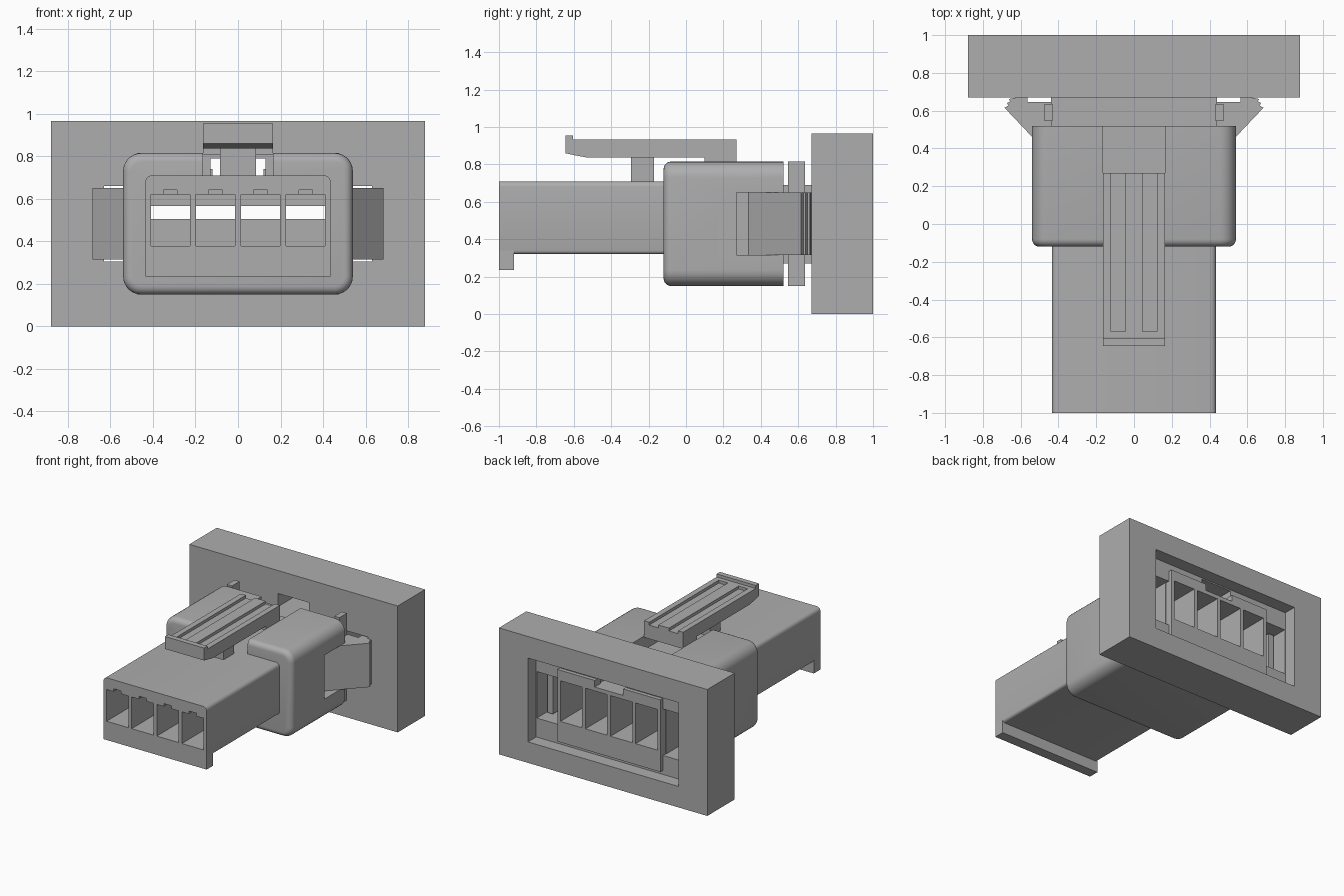
import bpy, bmesh, math
from mathutils import Matrix

cube = bpy.data.objects.get("Cube")
if cube:
    bpy.data.objects.remove(cube, do_unlink=True)

grey = bpy.data.materials.new("mid_grey_plastic")
grey.use_nodes = True
grey.diffuse_color = (0.42, 0.42, 0.42, 1)
grey.node_tree.nodes["Principled BSDF"].inputs["Base Color"].default_value = grey.diffuse_color


def finish(name, bm):
    bmesh.ops.recalc_face_normals(bm, faces=bm.faces)
    mesh = bpy.data.meshes.new(name)
    bm.to_mesh(mesh)
    bm.free()
    mesh.materials.append(grey)
    obj = bpy.data.objects.new(name, mesh)
    bpy.context.scene.collection.objects.link(obj)
    return obj


def box_bm(x, y, z):
    bm = bmesh.new()
    bmesh.ops.create_cube(bm, size=1)
    for v in bm.verts:
        v.co = [r[0] if c < 0 else r[1] for c, r in zip(v.co, (x, y, z))]
    return bm


def box(name, x, y, z):
    return finish(name, box_bm(x, y, z))


def round_edges(bm, test, radius, segments):
    edges = [e for e in bm.edges if test(*(v.co for v in e.verts))]
    bmesh.ops.bevel(bm, geom=edges, offset=radius, segments=segments, profile=0.5, affect='EDGES')


def along_y(a, b):
    return abs(a.y - b.y) > 0.1


def prism(name, points, axis, low, high):
    """Extrude a 2D profile along x (points are y, z) or z (points are x, y)."""
    bm = bmesh.new()
    verts = [bm.verts.new((low, *p) if axis == 'x' else (*p, low)) for p in points]
    face = bm.faces.new(verts)
    top = bmesh.ops.extrude_face_region(bm, geom=[face])["geom"]
    step = (high - low, 0, 0) if axis == 'x' else (0, 0, high - low)
    bmesh.ops.translate(bm, vec=step, verts=[g for g in top if isinstance(g, bmesh.types.BMVert)])
    return finish(name, bm)


def cut(obj, cutters):
    for c in cutters:
        mod = obj.modifiers.new("cut", 'BOOLEAN')
        mod.operation = 'DIFFERENCE'
        mod.solver = 'EXACT'
        mod.object = c
    bpy.context.view_layer.update()
    graph = bpy.context.evaluated_depsgraph_get()
    mesh = bpy.data.meshes.new_from_object(obj.evaluated_get(graph))
    obj.modifiers.clear()
    obj.data = mesh


def smooth(obj):
    bpy.ops.object.select_all(action='DESELECT')
    obj.select_set(True)
    bpy.context.view_layer.objects.active = obj
    bpy.ops.object.shade_smooth_by_angle(angle=math.radians(35))


def mirrored(obj, name):
    mesh = obj.data.copy()
    mesh.transform(Matrix.Scale(-1, 4, (1, 0, 0)))
    mesh.flip_normals()
    other = bpy.data.objects.new(name, mesh)
    bpy.context.scene.collection.objects.link(other)


# Cutters for the four terminal cavities, narrowed in the middle
cavities = []
for i in range(4):
    cx = (i - 1.5) * 0.212
    side = (cx - 0.092, cx + 0.092)
    cavities += [box("front_cavity", side, (-1.1, -0.4), (0.378, 0.62)),
                 box("key_notch", (cx - 0.032, cx + 0.032), (-1.1, -0.7), (0.6, 0.642)),
                 box("see_through_slot", side, (-0.5, 0.4), (0.505, 0.565)),
                 box("rear_cavity", side, (0.3, 1.1), (0.35, 0.66))]

# Front body with rounded long edges
bm = box_bm((-0.435, 0.435), (-1, -0.05), (0.32, 0.71))
round_edges(bm, lambda a, b: along_y(a, b) and a.z > 0.6, 0.03, 5)
round_edges(bm, lambda a, b: along_y(a, b) and a.z < 0.4 and b.z < 0.4, 0.02, 4)
front_body = finish("front_body", bm)
cut(front_body, cavities)
smooth(front_body)
box("front_foot", (-0.435, 0.435), (-1, -0.92), (0.235, 0.345))

# Housing with soft corners and front rim
bm = box_bm((-0.54, 0.54), (-0.12, 0.52), (0.15, 0.815))
round_edges(bm, along_y, 0.085, 7)
round_edges(bm, lambda a, b: a.y < -0.11 and b.y < -0.11, 0.04, 5)
housing = finish("housing", bm)
helpers = [box("latch_slot", (-0.165, 0.165), (-0.2, 0.6), (0.71, 0.9)),
           box("left_pocket", (0.42, 0.7), (0.27, 0.6), (0.315, 0.65)),
           box("right_pocket", (-0.7, -0.42), (0.27, 0.6), (0.315, 0.65))]
cut(housing, helpers + cavities)
smooth(housing)

# Neck and rear plug passing through the panel
neck = box("neck", (-0.44, 0.44), (0.515, 0.87), (0.27, 0.69))
cut(neck, cavities)
plug = box("rear_plug", (-0.435, 0.435), (0.86, 0.93), (0.19, 0.74))
keyway = box("plug_keyway", (-0.12, 0.12), (0.8, 1), (0.69, 0.8))
cut(plug, cavities + [keyway])

# Panel with a stepped window and a keyway
panel = box("panel", (-0.88, 0.88), (0.67, 1), (0, 0.965))
holes = [box("recess", (-0.635, 0.635), (0.9, 1.1), (0.16, 0.80)),
         box("window", (-0.63, 0.63), (0.6, 1.1), (0.305, 0.66)),
         box("panel_keyway", (-0.13, 0.13), (0.6, 1.1), (0.6, 0.79))]
cut(panel, holes)

# Stop fins and snap clips on both sides
fin = box("left_stop_fin", (0.432, 0.475), (0.545, 0.635), (0.15, 0.815))
mirrored(fin, "right_stop_fin")
clip = prism("left_snap_clip",
             [(0.42, 0.335), (0.685, 0.615), (0.665, 0.628), (0.672, 0.64), (0.655, 0.65),
              (0.662, 0.662), (0.625, 0.669), (0.61, 0.8), (0.565, 0.8), (0.565, 0.645), (0.42, 0.645)],
             'z', 0.315, 0.65)
mirrored(clip, "right_snap_clip")

# Latch lever with grooved top, raised lip and support post
lever = prism("latch_lever",
              [(-0.645, 0.86), (-0.60, 0.85), (-0.53, 0.837), (0.10, 0.837), (0.10, 0.805),
               (0.27, 0.805), (0.27, 0.932), (-0.605, 0.932), (-0.605, 0.955), (-0.645, 0.955)],
              'x', -0.165, 0.165)
grooves = [box("groove", (min(s * 0.045, s * 0.122), max(s * 0.045, s * 0.122)), (-0.57, 0.4), (0.91, 1))
           for s in (-1, 1)]
cut(lever, grooves)
box("latch_post", (-0.085, 0.085), (-0.295, -0.17), (0.70, 0.845))

# Remove the cutters
for helper in cavities + helpers + holes + grooves + [keyway]:
    bpy.data.objects.remove(helper, do_unlink=True)
